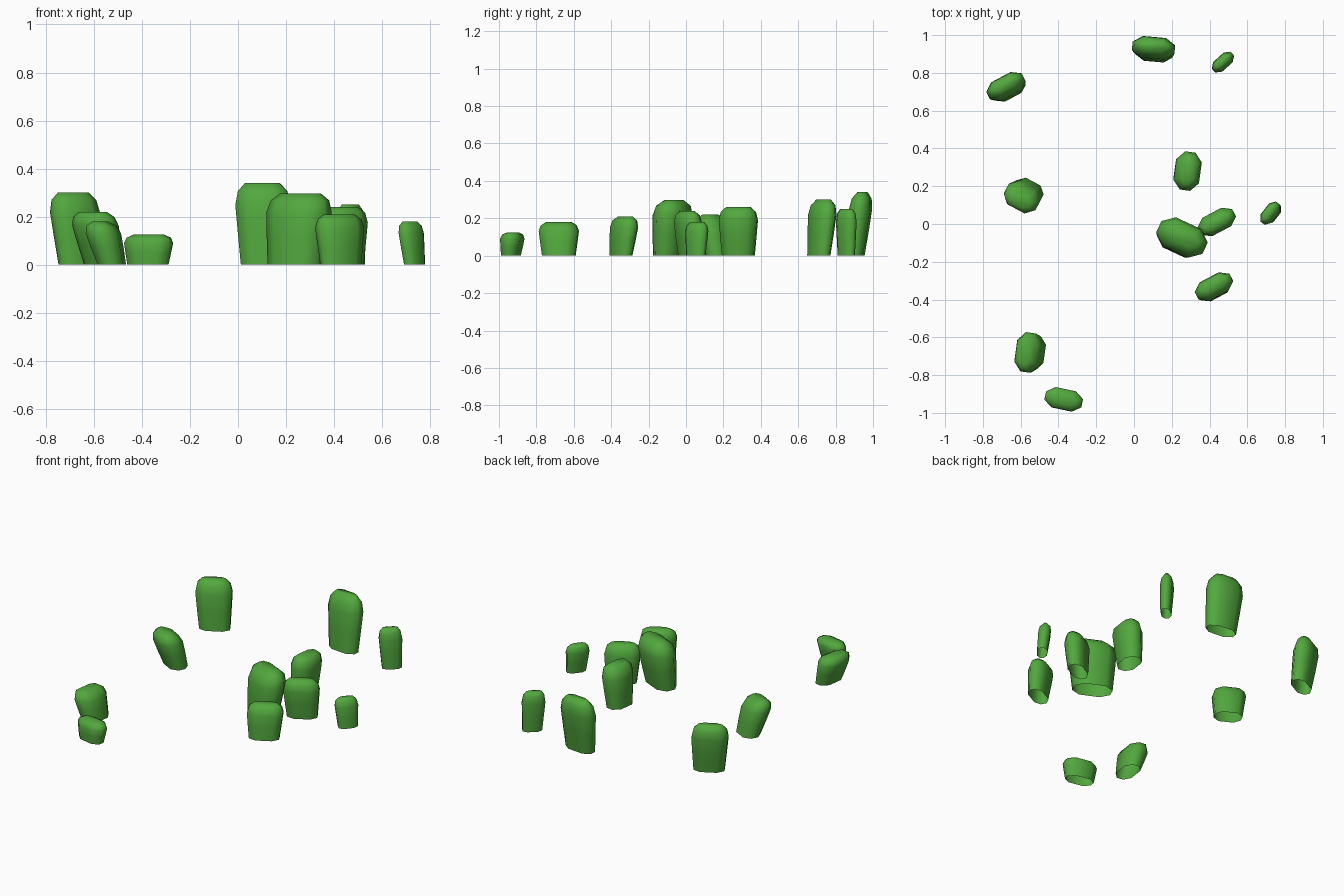
import bpy, bmesh, math

if "Cube" in bpy.data.objects:
    bpy.data.objects.remove(bpy.data.objects["Cube"])

green = bpy.data.materials.new("cactus green")
green.diffuse_color = (0.085, 0.39, 0.048, 1)
green.use_nodes = True
green.node_tree.nodes["Principled BSDF"].inputs["Base Color"].default_value = green.diffuse_color

# elongated eight-sided cross-section
SECTION = [(1, .4), (.55, 1), (-.55, 1), (-1, .4),
           (-1, -.4), (-.55, -1), (.55, -1), (1, -.4)]
# height fraction, width scale, thickness scale
RINGS = [(0, .84, .8), (.4, .93, .93), (.73, 1, 1), (.9, .9, .85), (1, .64, .42)]


def pad(name, cx, cy, a, b, angle, height, bx, by):
    """Leaning pad: wide centre, half sizes, turn, height, base offset."""
    bm = bmesh.new()
    c, s = math.cos(math.radians(angle)), math.sin(math.radians(angle))
    rings = []
    for f, wide, thick in RINGS:
        k = 1 - f / .78
        ring = []
        for u, v in SECTION:
            x, y = u * a * wide, v * b * thick
            ring.append(bm.verts.new((cx + bx * k + x * c - y * s,
                                      cy + by * k + x * s + y * c, height * f)))
        rings.append(ring)
    for lo, hi in zip(rings, rings[1:]):
        for i in range(8):
            j = (i + 1) % 8
            bm.faces.new((lo[i], lo[j], hi[j], hi[i]))
    bm.faces.new(rings[-1])  # the base stays open
    for f in bm.faces:
        f.smooth = True
    me = bpy.data.meshes.new(name)
    bm.to_mesh(me)
    bm.free()
    me.materials.append(green)
    ob = bpy.data.objects.new(name, me)
    bpy.context.collection.objects.link(ob)


# scattered pads
PADS = [
    (-.68, .73, .106, .055, 28, .30, .02, -.02),
    (.103, .935, .113, .057, -5, .34, .005, -.03),
    (.47, .857, .067, .035, 42, .25, .01, 0),
    (-.595, .14, .095, .07, -28, .22, .035, .035),
    (.285, .28, .102, .068, 82, .26, -.015, 0),
    (.255, -.07, .135, .083, -25, .297, -.018, -.02),
    (.438, .01, .104, .055, 28, .24, 0, .01),
    (.72, .058, .067, .036, 52, .18, .015, -.005),
    (.423, -.33, .104, .055, 28, .21, .005, -.018),
    (-.563, -.68, .105, .066, 82, .18, .038, 0),
    (-.372, -.928, .1, .055, -12, .125, -.003, -.008),
]
for n, p in enumerate(PADS, 1):
    pad(f"cactus_pad_{n}", *p)
